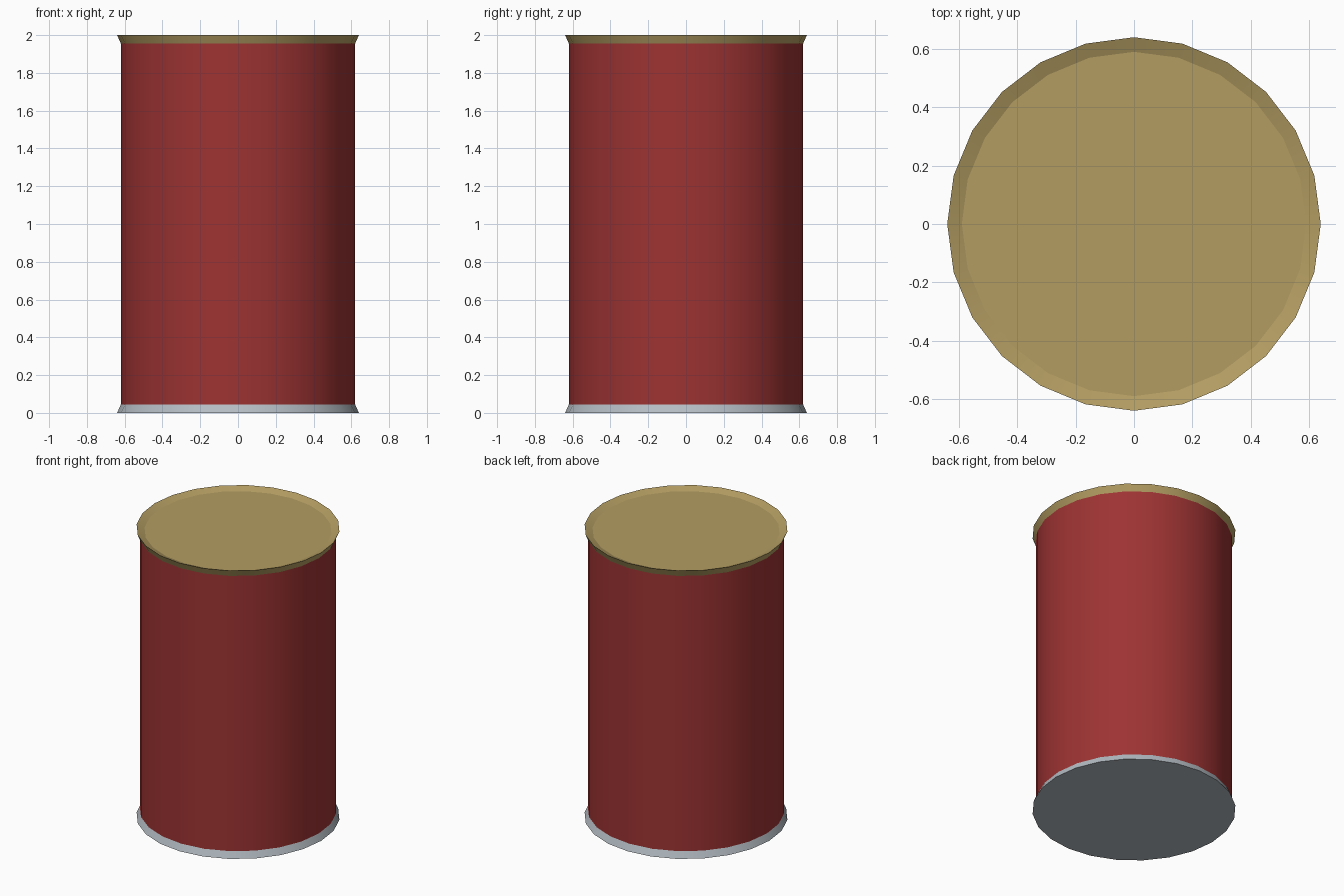
import bpy, bmesh, math

cube = bpy.data.objects.get("Cube")
if cube:
    bpy.data.objects.remove(cube, do_unlink=True)

SIDES = 24
BODY_R, RIM_R, LID_R = 0.62, 0.64, 0.59
RIM_H, RECESS, HEIGHT = 0.045, 0.02, 2.0


def make_material(name, rgb):
    mat = bpy.data.materials.new(name)
    mat.use_nodes = True
    colour = (*rgb, 1.0)
    mat.diffuse_color = colour
    mat.node_tree.nodes["Principled BSDF"].inputs["Base Color"].default_value = colour
    return mat


def lathe(name, profile, mat, cap_start=False, cap_end=False):
    """Spin (radius, z) points listed from bottom to top around the z axis."""
    bm = bmesh.new()
    rings = []
    for r, z in profile:
        angles = [math.tau * i / SIDES for i in range(SIDES)]
        rings.append([bm.verts.new((r * math.cos(a), r * math.sin(a), z)) for a in angles])
    for low, high in zip(rings, rings[1:]):
        for i in range(SIDES):
            j = (i + 1) % SIDES
            bm.faces.new((low[i], low[j], high[j], high[i]))
    if cap_start:
        bm.faces.new(rings[0][::-1])
    if cap_end:
        bm.faces.new(rings[-1])
    mesh = bpy.data.meshes.new(name)
    bm.to_mesh(mesh)
    bm.free()
    mesh.materials.append(mat)
    obj = bpy.data.objects.new(name, mesh)
    bpy.context.collection.objects.link(obj)
    # Round the sides while the rim edges stay crisp
    bpy.ops.object.select_all(action="DESELECT")
    obj.select_set(True)
    bpy.context.view_layer.objects.active = obj
    bpy.ops.object.shade_smooth_by_angle(angle=math.radians(18))
    return obj


red = make_material("red paint", (0.34, 0.033, 0.033))
gold = make_material("dull gold", (0.45, 0.335, 0.122))
silver = make_material("silver metal", (0.46, 0.51, 0.55))

# Flared base, closed underneath
lathe("bottom_rim", [(RIM_R, 0), (BODY_R, RIM_H)], silver, cap_start=True)

# Straight wall of the can
lathe("can_body", [(BODY_R, RIM_H), (BODY_R, HEIGHT - RIM_H)], red)

# Flared lid with a shallow recessed disc
lathe("top_lid", [(BODY_R, HEIGHT - RIM_H), (RIM_R, HEIGHT), (LID_R, HEIGHT - RECESS)],
      gold, cap_end=True)
